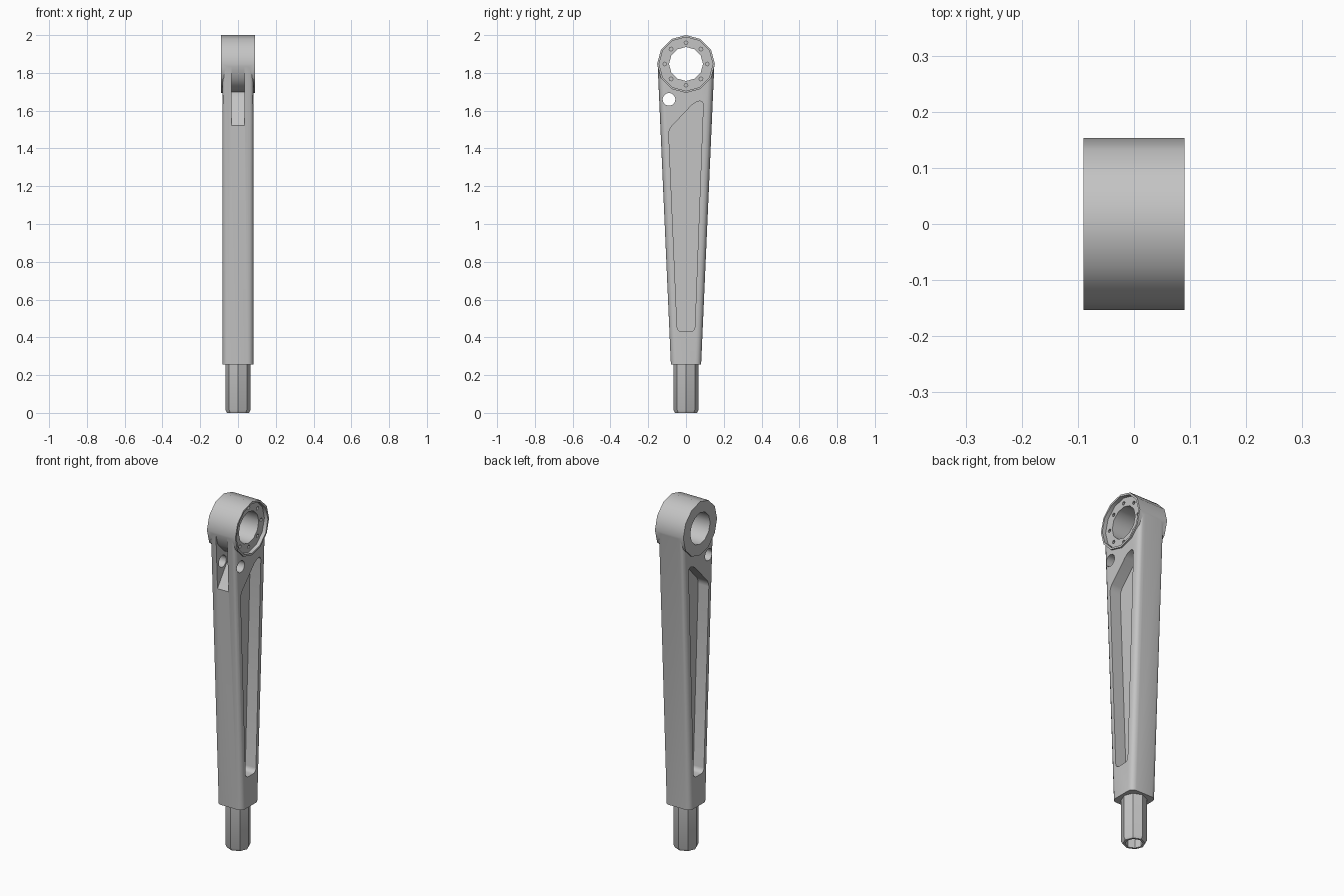
import bpy, bmesh
from math import sin, cos, pi, radians

cube = bpy.data.objects.get("Cube")
if cube:
    bpy.data.objects.remove(cube, do_unlink=True)

metal = bpy.data.materials.new("grey_metal")
metal.use_nodes = True
metal.diffuse_color = (0.55, 0.55, 0.55, 1)
metal.node_tree.nodes["Principled BSDF"].inputs["Base Color"].default_value = metal.diffuse_color


def add_object(name, bm):
    bmesh.ops.recalc_face_normals(bm, faces=bm.faces)
    mesh = bpy.data.meshes.new(name)
    bm.to_mesh(mesh)
    bm.free()
    mesh.materials.append(metal)
    obj = bpy.data.objects.new(name, mesh)
    bpy.context.collection.objects.link(obj)
    return obj


def prism(name, profile, x0, x1, bevel=0, axis=0, segments=4):
    """Extrude a (y, z) profile along x, rounding edges that run along an axis."""
    bm = bmesh.new()
    face = bm.faces.new([bm.verts.new((x0, y, z)) for y, z in profile])
    ext = bmesh.ops.extrude_face_region(bm, geom=[face])["geom"]
    moved = [v for v in ext if isinstance(v, bmesh.types.BMVert)]
    bmesh.ops.translate(bm, verts=moved, vec=(x1 - x0, 0, 0))
    if bevel:
        edges = []
        for e in bm.edges:
            d = (e.verts[0].co - e.verts[1].co).normalized()
            if abs(d[axis]) > 0.9:
                edges.append(e)
        bmesh.ops.bevel(bm, geom=edges, offset=bevel, segments=segments,
                        affect="EDGES", profile=0.5, clamp_overlap=True)
    return add_object(name, bm)


def circle(y, z, r, n):
    return [(y + r * sin(2 * pi * i / n), z + r * cos(2 * pi * i / n)) for i in range(n)]


def combine(target, tool, operation="DIFFERENCE"):
    mod = target.modifiers.new("boolean", "BOOLEAN")
    mod.operation = operation
    mod.solver = "EXACT"
    mod.object = tool
    bpy.context.view_layer.objects.active = target
    bpy.ops.object.modifier_apply(modifier=mod.name)
    bpy.data.objects.remove(tool, do_unlink=True)


def shade(obj, angle):
    bpy.ops.object.select_all(action="DESELECT")
    obj.select_set(True)
    bpy.context.view_layer.objects.active = obj
    bpy.ops.object.shade_smooth_by_angle(angle=radians(angle))


RING_R = 0.153
RING_Z = 2 - RING_R

# Tapered arm with rounded long edges
arm = prism("lever_arm", [(-0.08, 0.255), (0.08, 0.255), (0.15, 1.84), (-0.15, 1.84)],
            -0.081, 0.081, bevel=0.03, axis=2)

# Deep pocket on each side, leaving a thin web
pocket = [(-0.046, 0.43), (0.046, 0.43), (0.092, 1.655), (0.045, 1.645), (-0.092, 1.5)]
for side in (-1, 1):
    combine(arm, prism("pocket_cutter", pocket, side * 0.014, side * 0.12, bevel=0.04))

# Fork slot in the front with a sloping floor
slot = [(-0.2, 1.432), (-0.035, 1.66), (-0.02, 1.69), (-0.02, 1.835), (-0.2, 1.835)]
combine(arm, prism("slot_cutter", slot, -0.035, 0.035))

# Cross pin hole through the fork
combine(arm, prism("pin_cutter", circle(-0.09, 1.66, 0.034, 12), -0.2, 0.2))

# Ring head, bored through and counterbored on its left side
combine(arm, prism("ring", circle(0, RING_Z, RING_R, 12), -0.09, 0.09), "UNION")
combine(arm, prism("bore_cutter", circle(0, RING_Z, 0.09, 12), -0.2, 0.2))
combine(arm, prism("counterbore_cutter", circle(0, RING_Z, 0.142, 12), 0.068, 0.2))

# Ring of small screw holes
for y, z in circle(0, RING_Z, 0.112, 8):
    combine(arm, prism("screw_cutter", circle(y, z, 0.01, 8), 0.03, 0.2))
shade(arm, 32)

# Octagonal stem with a chamfered, hollow end
bm = bmesh.new()
rings = []
for r, z in [(0.066, 0.3), (0.066, 0.015), (0.058, 0), (0.046, 0), (0.046, 0.2)]:
    rings.append([bm.verts.new((r * cos(pi * i / 4), r * sin(pi * i / 4), z)) for i in range(8)])
for a, b in zip(rings, rings[1:]):
    for i in range(8):
        j = (i + 1) % 8
        bm.faces.new((a[i], a[j], b[j], b[i]))
bm.faces.new(rings[0])
bm.faces.new(rings[-1])
shade(add_object("stem", bm), 30)
